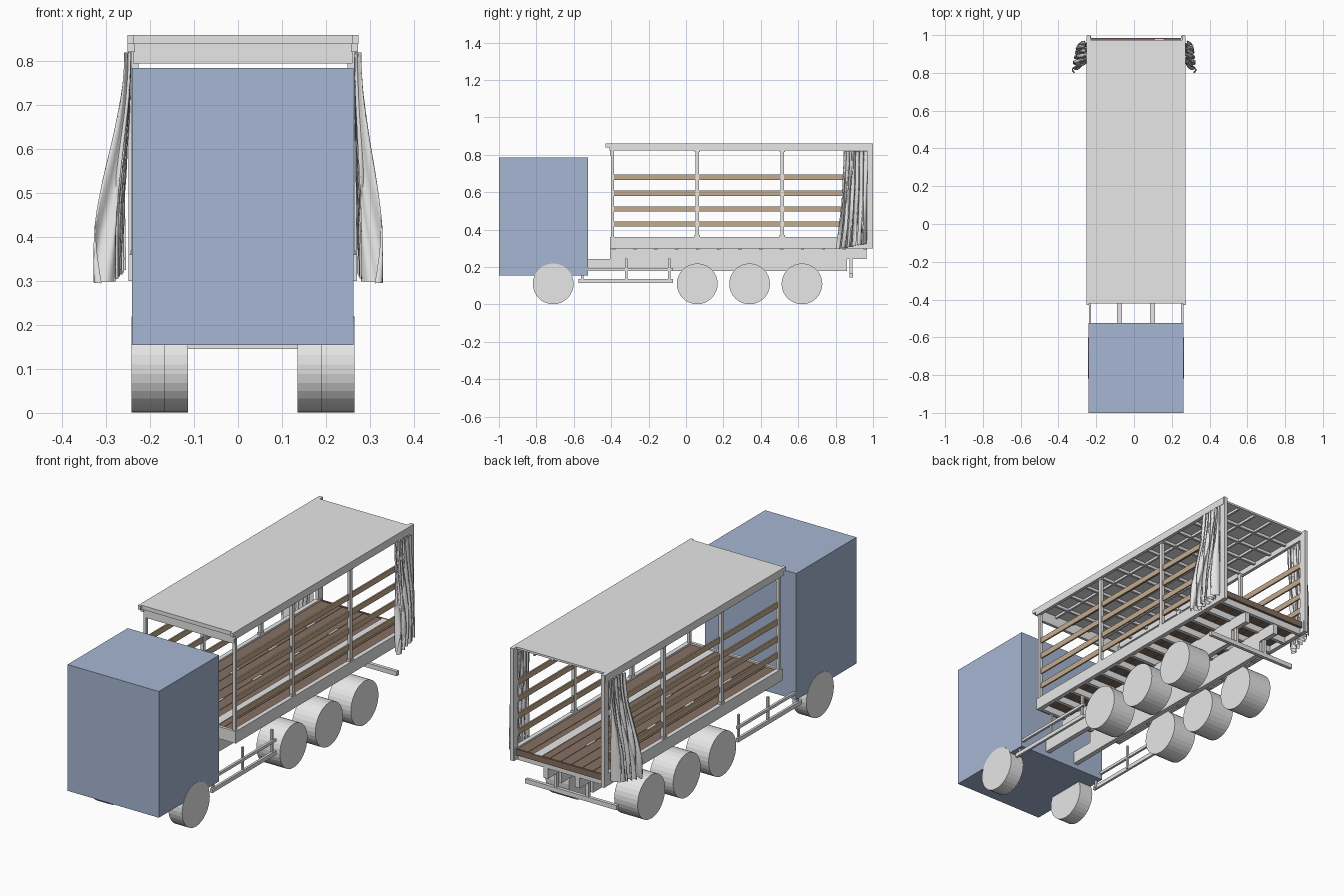
import bpy, bmesh, math
from mathutils import Matrix, Vector

cube = bpy.data.objects.get("Cube")
if cube:
    bpy.data.objects.remove(cube)

XC = 0.011      # centre line of the vehicle
HALF = 0.252    # half width of the truck


def material(name, colour):
    m = bpy.data.materials.new(name)
    m.use_nodes = True
    m.diffuse_color = (*colour, 1)
    m.node_tree.nodes["Principled BSDF"].inputs["Base Color"].default_value = (*colour, 1)
    return m


GREY = material("light grey", (0.8, 0.8, 0.8))
BLUE = material("cab blue", (0.38, 0.47, 0.65))
TAN = material("slat wood", (0.55, 0.41, 0.27))
BROWN = material("floor wood", (0.24, 0.16, 0.12))


def finish(name, bm, mat):
    mesh = bpy.data.meshes.new(name)
    bm.to_mesh(mesh)
    bm.free()
    mesh.materials.append(mat)
    ob = bpy.data.objects.new(name, mesh)
    ob.location.x = XC
    bpy.context.scene.collection.objects.link(ob)
    return ob


def boxes(name, mat, spans, mirror=False):
    """One object from (x0, x1, y0, y1, z0, z1) spans, optionally on both sides."""
    bm = bmesh.new()
    for x0, x1, y0, y1, z0, z1 in spans:
        for s in ((1, -1) if mirror else (1,)):
            centre = Vector((s * (x0 + x1) / 2, (y0 + y1) / 2, (z0 + z1) / 2))
            size = Matrix.Diagonal((x1 - x0, y1 - y0, z1 - z0, 1))
            bmesh.ops.create_cube(bm, size=1, matrix=Matrix.Translation(centre) @ size)
    return finish(name, bm, mat)


def across(x, y0, y1, z0, z1):
    return (-x, x, y0, y1, z0, z1)


# Cab
boxes("cab", BLUE, [across(HALF, -1, -0.525, 0.155, 0.785)])


# Wheels: single at the front, twin at the back
def wheel_pair(name, y, widths):
    bm = bmesh.new()
    for s in (1, -1):
        outer = HALF + 0.002
        for w in widths:
            place = Matrix.Translation((s * (outer - w / 2), y, 0.11)) @ Matrix.Rotation(math.pi / 2, 4, "Y")
            bmesh.ops.create_cone(bm, cap_ends=True, segments=32, radius1=0.109,
                                  radius2=0.109, depth=w, matrix=place)
            outer -= w
    finish(name, bm, GREY)


wheel_pair("front_wheels", -0.71, [0.076])
for i, y in enumerate((0.06, 0.34, 0.62)):
    wheel_pair(f"rear_wheels_{i + 1}", y, [0.076, 0.053])

# Chassis
boxes("chassis_rails", GREY, [
    (0.075, 0.1, -0.53, 0.86, 0.18, 0.242),
    (0.075, 0.1, -0.405, 0.965, 0.242, 0.3)], mirror=True)
boxes("cross_beams", GREY, [across(0.245, y - 0.009, y + 0.009, 0.295, 0.33)
                            for y in [-0.385 + 0.112 * i for i in range(13)]])
boxes("rear_bumper", GREY, [across(HALF, 0.875, 0.892, 0.145, 0.168)])
boxes("bumper_brackets", GREY, [(0.08, 0.095, 0.873, 0.89, 0.16, 0.25)], mirror=True)

# Side guards
boxes("side_guards", GREY,
      [(0.238, 0.25, -0.575, -0.07, 0.115, 0.135),
       (0.238, 0.25, -0.575, -0.07, 0.18, 0.194)]
      + [(0.233, 0.243, y - 0.006, y + 0.006, 0.12, 0.245) for y in (-0.555, -0.32, -0.09)],
      mirror=True)

# Floor of planks with metal tracks
planks = [-0.238 + 0.0595 * i for i in range(8)]
boxes("floor_planks", BROWN, [(x + 0.001, x + 0.0585, -0.39, 0.985, 0.328, 0.352) for x in planks])
boxes("floor_track", GREY, [(0.1, 0.145, -0.385, 0.98, 0.35, 0.355)])
boxes("floor_slots", GREY, [(x, x + 0.012, y, y + 0.07, 0.35, 0.355)
                            for x in (-0.006, -0.13) for y in (-0.2, 0.1, 0.4, 0.7)])
boxes("rear_sill", BROWN, [across(0.25, 0.975, 0.985, 0.325, 0.355)])

# Load body frame
boxes("side_sills", GREY, [(0.238, 0.26, -0.405, 0.995, 0.3, 0.36)], mirror=True)
boxes("front_sill", GREY, [across(0.25, -0.405, -0.39, 0.3, 0.36)])
boxes("side_posts", GREY,
      [(0.238, 0.254, y - 0.009, y + 0.009, 0.36, 0.83) for y in (0.06, 0.515)]
      + [(0.238, 0.254, -0.4, -0.385, 0.36, 0.83)], mirror=True)
boxes("post_feet", GREY, [(0.238, 0.256, y - 0.014, y + 0.014, z, z + 0.012)
                          for y in (0.06, 0.515) for z in (0.358, 0.815)], mirror=True)
boxes("rear_posts", GREY, [(0.242, 0.26, 0.965, 1.0, 0.3, 0.86)], mirror=True)
boxes("side_slats", TAN, [(0.24, 0.248, -0.385, 0.965, z - 0.014, z + 0.014)
                          for z in (0.43, 0.51, 0.595, 0.68)], mirror=True)

# Roof
boxes("roof_panel", GREY, [across(0.26, -0.41, 0.975, 0.85, 0.86)])
boxes("roof_rails", GREY, [(0.246, 0.262, -0.41, 0.995, 0.822, 0.86)], mirror=True)
boxes("front_header", GREY, [across(0.25, -0.405, -0.39, 0.795, 0.85),
                             across(0.262, -0.42, -0.4, 0.84, 0.86)])
boxes("header_caps", GREY, [(0.248, 0.263, -0.43, -0.405, 0.84, 0.86)], mirror=True)
boxes("roof_bows", GREY, [across(0.248, y - 0.006, y + 0.006, 0.836, 0.85)
                          for y in [-0.3 + 0.115 * i for i in range(11)]])
boxes("roof_stringers", GREY, [(x - 0.005, x + 0.005, -0.39, 0.97, 0.838, 0.85)
                               for x in (-0.15, -0.05, 0.05, 0.15)])


# Gathered curtains: a pleated sheet that flares towards the hem
def curtain(name, side, flare):
    cols, rows = 56, 16
    bm = bmesh.new()
    grid = []
    for r in range(rows + 1):
        t = r / rows
        row = []
        for c in range(cols + 1):
            u = c / cols
            fold = math.sin(u * math.pi * 11 + 1.3 * math.sin(3 * t + u * 5))
            lean = 0.5 - 0.5 * math.cos(math.pi * min(t * 1.15, 1))
            depth = 0.008 + 0.016 * lean
            x = 0.262 + flare * lean * (1 - 0.5 * u) + depth * fold
            start = 0.845 - 0.04 * t ** 2
            y = start + (0.963 - start) * u + 0.008 * math.cos(u * math.pi * 22 + 2 * t)
            z = 0.82 - t * (0.525 - 0.03 * u)
            row.append(bm.verts.new((side * x, y, z)))
        grid.append(row)
    for a, b in zip(grid, grid[1:]):
        for c in range(cols):
            bm.faces.new((a[c], a[c + 1], b[c + 1], b[c]))
    bmesh.ops.recalc_face_normals(bm, faces=bm.faces)
    ob = finish(name, bm, GREY)
    for p in ob.data.polygons:
        p.use_smooth = True


curtain("left_curtain", 1, 0.034)
curtain("right_curtain", -1, 0.055)
